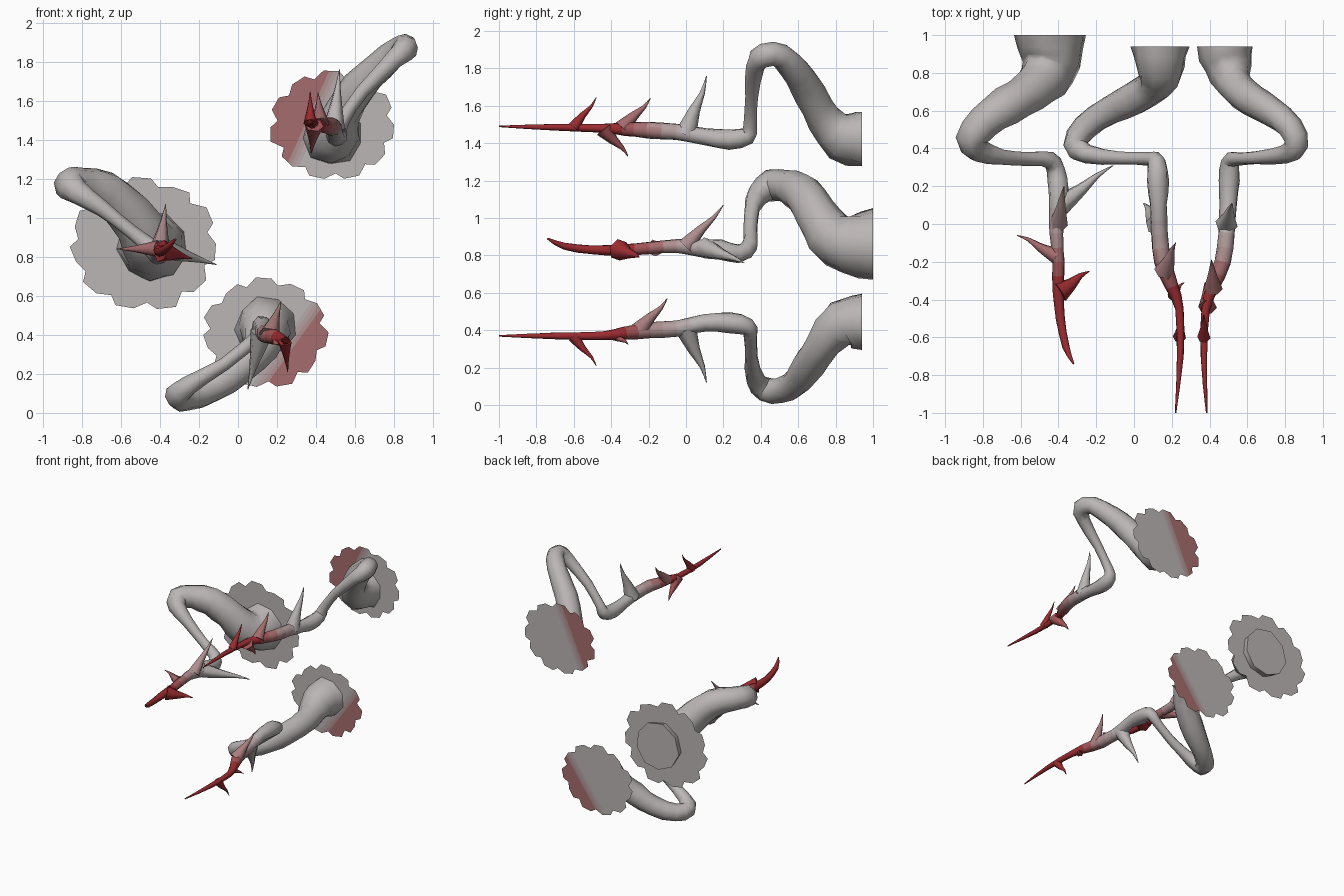
import bpy, bmesh, math, random
from mathutils import Vector

if "Cube" in bpy.data.objects:
    bpy.data.objects.remove(bpy.data.objects["Cube"])

random.seed(4)

# Colour ramp from grey to dark red
GREY, RED, STEPS = (0.50, 0.465, 0.465), (0.33, 0.025, 0.03), 8
RAMP = []
for i in range(STEPS):
    t = i / (STEPS - 1)
    m = bpy.data.materials.new(f"flesh_{i}")
    m.diffuse_color = (*[a + (b - a) * t for a, b in zip(GREY, RED)], 1)
    m.use_nodes = True
    m.node_tree.nodes["Principled BSDF"].inputs["Base Color"].default_value = m.diffuse_color
    RAMP.append(m)


def shade(t):
    return round(max(0, min(1, t)) * (STEPS - 1))


def finish(bm, name, smooth=True):
    me = bpy.data.meshes.new(name)
    bm.to_mesh(me)
    bm.free()
    ob = bpy.data.objects.new(name, me)
    bpy.context.collection.objects.link(ob)
    for m in RAMP:
        me.materials.append(m)
    if smooth:
        bpy.ops.object.select_all(action='DESELECT')
        ob.select_set(True)
        bpy.context.view_layer.objects.active = ob
        bpy.ops.object.shade_smooth_by_angle(angle=math.radians(60))
    return ob


def spline(pts, n):
    """Catmull-Rom through (x, y, z, radius) points."""
    P = [Vector(p) for p in pts]
    P = [P[0] * 2 - P[1]] + P + [P[-1] * 2 - P[-2]]
    out = []
    for a, b, c, d in zip(P, P[1:], P[2:], P[3:]):
        for k in range(n):
            t = k / n
            out.append(0.5 * (2 * b + (c - a) * t + (2 * a - 5 * b + 4 * c - d) * t * t
                              + (3 * b - a - 3 * c + d) * t ** 3))
    return out + [P[-2]]


def sweep(name, pts, tone, sides=9, n=2, start=None, wobble=0.0):
    """Tapered tube along a path; tone(point) gives the redness."""
    S = spline(pts, n)
    C = [p.xyz for p in S]
    bm = bmesh.new()
    rings, u, t0 = [], None, None
    for i, c in enumerate(C):
        t = (C[min(i + 1, len(C) - 1)] - C[max(i - 1, 0)]).normalized()
        if i == 0 and start:
            t = Vector(start)
        if u is None:
            u = t.orthogonal().normalized()
        else:
            u = t0.rotation_difference(t) @ u
        u = (u - t * u.dot(t)).normalized()
        v, t0 = t.cross(u), t
        ring = []
        for k in range(sides):
            a = 2 * math.pi * k / sides
            r = max(S[i].w, 0.002) * (1 + random.uniform(-wobble, wobble))
            ring.append(bm.verts.new(c + (u * math.cos(a) + v * math.sin(a)) * r))
        rings.append(ring)
    for A, B in zip(rings, rings[1:]):
        for k in range(sides):
            j = (k + 1) % sides
            bm.faces.new((A[k], A[j], B[j], B[k]))
    bm.faces.new(rings[0][::-1])
    bm.faces.new(rings[-1])
    for f in bm.faces:
        f.material_index = shade(tone(f.calc_center_median()))
    return finish(bm, name)


def spike(name, base, tip, r, tone):
    b, t = Vector(base), Vector(tip)
    m = b.lerp(t, 0.4)
    q = b.lerp(t, 0.7) + Vector((0, 0.01, 0))
    sweep(name, [(*b, r), (*m, r * 0.55), (*q, r * 0.25), (*t, 0.002)],
          lambda p: tone, sides=6)


def disc(name, c, rx, rz, y, lobes, normal=None, offset=0):
    """Flat jagged splat, optionally red beyond a line."""
    bm = bmesh.new()
    pts = []
    for i in range(lobes):
        for da, r in ((0.0, 0.87), (0.22, 0.98), (0.66, random.uniform(0.93, 1.03))):
            a = 2 * math.pi * (i + da) / lobes + 0.2
            pts.append(bm.verts.new((c[0] + rx * r * math.cos(a), y, c[1] + rz * r * math.sin(a))))
    bm.faces.new(pts)
    if normal:
        nv, o = Vector((normal[0], 0, normal[1])), Vector((c[0], y, c[1]))
        for k in range(4):
            bmesh.ops.bisect_plane(bm, geom=bm.verts[:] + bm.edges[:] + bm.faces[:],
                                   plane_co=o + nv * (offset + (k - 1.5) * 0.02), plane_no=nv)
        for f in bm.faces:
            d = (f.calc_center_bounds() - o).dot(nv) - offset
            f.material_index = shade(0.7 * max(0, min(1, d / 0.08 + 0.5)))
    finish(bm, name, False)


def fade(y0):
    return lambda p: (y0 - p.y) / 0.38


# Left tentacle
sweep("left_tentacle", [
    (-.435, 1.0, .855, .195), (-.44, .86, .86, .16), (-.48, .77, .91, .135),
    (-.56, .69, 1.03, .115), (-.68, .62, 1.13, .105), (-.8, .54, 1.17, .092),
    (-.86, .45, 1.17, .085), (-.82, .39, 1.13, .065), (-.7, .355, 1.05, .042),
    (-.55, .345, .93, .036), (-.45, .34, .85, .045), (-.41, .28, .81, .05),
    (-.4, .18, .83, .055), (-.4, .08, .84, .05), (-.41, -.05, .85, .036),
    (-.4, -.2, .84, .033), (-.4, -.35, .83, .03), (-.39, -.5, .83, .024),
    (-.36, -.65, .85, .019), (-.32, -.74, .89, .005)], fade(0.1),
    start=(0, -1, 0), wobble=0.06)
spike("left_spike_side", (-.39, .1, .84), (-.11, .31, .76), .06, 0)
spike("left_spike_top", (-.4, 0, .85), (-.37, .2, 1.07), .05, .45)
spike("left_spike_outer", (-.41, -.17, .84), (-.62, -.06, .84), .045, .75)
spike("left_spike_inner", (-.395, -.36, .83), (-.235, -.25, .79), .06, .95)
disc("left_disc", (-.485, .865), .385, .345, .95, 11)

# Lower tentacle
sweep("lower_tentacle", [
    (.14, .94, .44, .152), (.14, .83, .44, .13), (.11, .74, .33, .095),
    (0, .66, .22, .088), (-.13, .6, .13, .078), (-.26, .51, .078, .067),
    (-.31, .42, .085, .066), (-.25, .37, .14, .05), (-.07, .35, .25, .035),
    (.08, .345, .37, .036), (.12, .33, .42, .048), (.125, .23, .44, .058),
    (.13, .1, .44, .046), (.135, -.05, .41, .045), (.15, -.2, .4, .045),
    (.2, -.33, .385, .036), (.24, -.45, .37, .023), (.245, -.7, .37, .018),
    (.22, -1.0, .37, .004)], fade(0.02), start=(0, -1, 0), wobble=0.06)
spike("lower_spike_bottom", (.12, -.0, .41), (.05, .11, .12), .06, 0)
spike("lower_spike_top", (.16, -.25, .4), (.22, -.1, .57), .055, .6)
spike("lower_spike_small", (.2, -.39, .375), (.265, -.31, .325), .03, .85)
spike("lower_spike_front", (.24, -.6, .365), (.255, -.48, .21), .035, .95)
disc("lower_disc", (.14, .41), .325, .285, .945, 11, (.81, -.58), .13)

# Upper tentacle
sweep("upper_tentacle", [
    (.485, .94, 1.42, .152), (.5, .83, 1.44, .13), (.53, .74, 1.53, .095),
    (.62, .66, 1.67, .088), (.72, .6, 1.77, .078), (.83, .51, 1.865, .067),
    (.86, .42, 1.87, .066), (.8, .37, 1.81, .05), (.64, .35, 1.65, .035),
    (.535, .345, 1.5, .036), (.51, .33, 1.44, .048), (.505, .23, 1.42, .055),
    (.5, .1, 1.435, .046), (.49, -.05, 1.46, .045), (.47, -.2, 1.47, .045),
    (.42, -.33, 1.475, .036), (.38, -.45, 1.48, .023), (.37, -.7, 1.485, .018),
    (.385, -1.0, 1.49, .004)], fade(0.02), start=(0, -1, 0), wobble=0.06)
spike("upper_spike_top", (.49, -.0, 1.45), (.52, .11, 1.76), .06, 0)
spike("upper_spike_mid", (.42, -.34, 1.48), (.41, -.19, 1.64), .05, .75)
spike("upper_spike_bottom", (.39, -.44, 1.475), (.375, -.31, 1.33), .05, .85)
spike("upper_spike_front", (.37, -.6, 1.485), (.37, -.48, 1.645), .035, .95)
disc("upper_disc", (.485, 1.475), .325, .285, .945, 11, (-.91, .41), .10)
